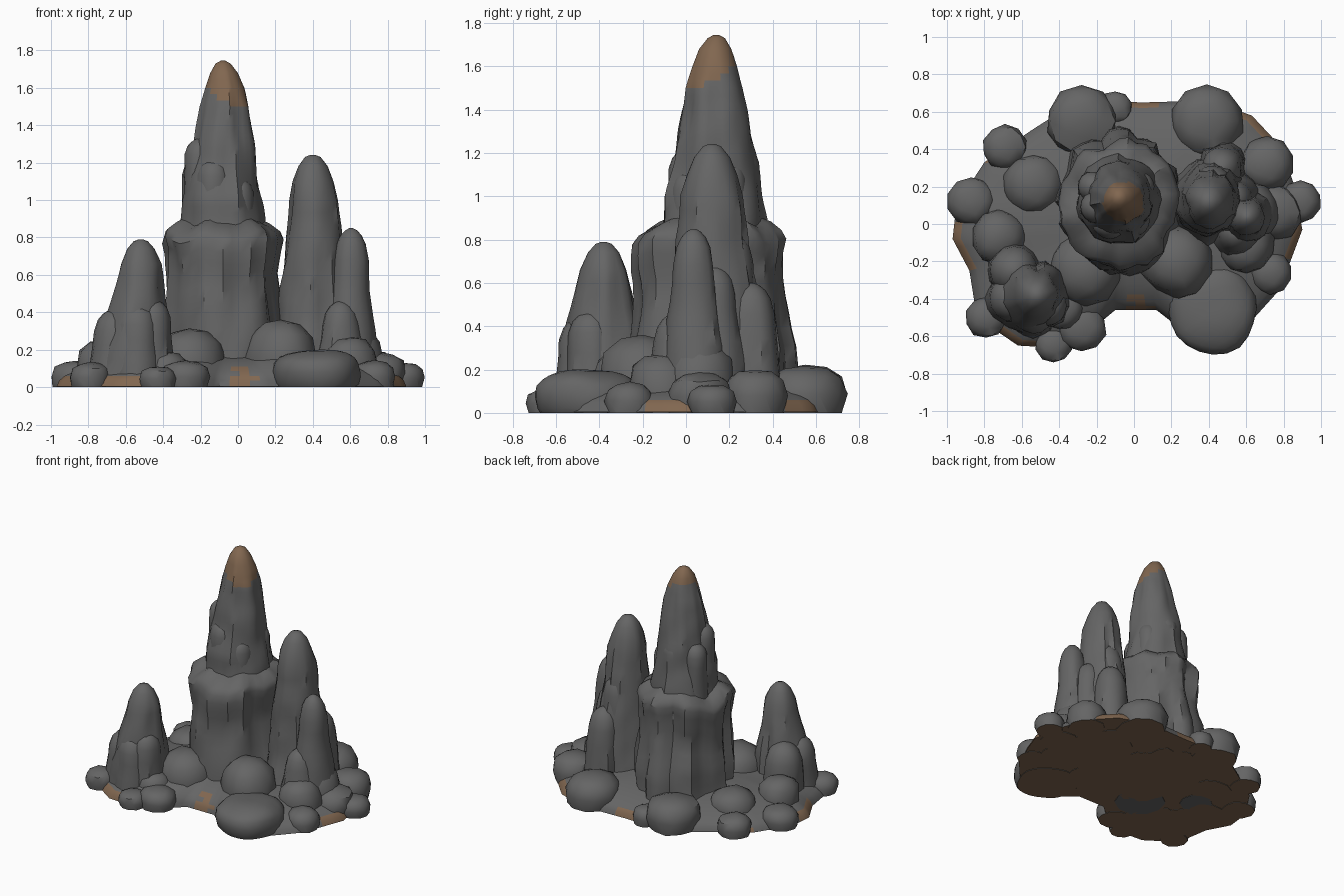
import bpy, bmesh, math, random
from mathutils import Vector, noise

random.seed(4)


def make_mat(name, col):
    m = bpy.data.materials.new(name)
    m.diffuse_color = (*col, 1)
    return m


STONE = make_mat("grey stone", (0.13, 0.13, 0.13))
EARTH = make_mat("brown earth", (0.22, 0.135, 0.08))


def never(c):
    return False


def finish(bm, name, brown, angle=38, earth_under=True):
    """Store the mesh, colour faces by a rule and smooth the soft edges."""
    bmesh.ops.recalc_face_normals(bm, faces=bm.faces)
    for f in bm.faces:
        c = f.calc_center_median()
        under = earth_under and c.z < 0.006 and f.normal.z < -0.9
        f.material_index = 1 if under or brown(c) else 0
    me = bpy.data.meshes.new(name)
    bm.to_mesh(me)
    bm.free()
    ob = bpy.data.objects.new(name, me)
    bpy.context.collection.objects.link(ob)
    me.materials.append(STONE)
    me.materials.append(EARTH)
    bpy.ops.object.select_all(action='DESELECT')
    ob.select_set(True)
    bpy.context.view_layer.objects.active = ob
    bpy.ops.object.shade_smooth_by_angle(angle=math.radians(angle))


def skin(bm, rings):
    """Bridge rings of points and close both ends."""
    loops = [[bm.verts.new(p) for p in r] for r in rings]
    n = len(loops[0])
    for a, b in zip(loops, loops[1:]):
        for i in range(n):
            bm.faces.new((a[i], a[(i + 1) % n], b[(i + 1) % n], b[i]))
    bm.faces.new(loops[0][::-1])
    bm.faces.new(loops[-1])


def column(name, profile, sides=26, flute=0.12, step=0.07, brown=never, sag=0.0, lump=0.11):
    """Fluted stone column; profile rows are (z, centre x, centre y, radius x, radius y)."""
    rows = []
    for a, b in zip(profile, profile[1:]):
        k = max(1, round((b[0] - a[0]) / step))
        rows += [[u + (v - u) * j / k for u, v in zip(a, b)] for j in range(k)]
    rows.append(profile[-1])
    top, low = profile[-1][0], profile[0][0]
    seed = random.uniform(0, 50)
    rings = []
    for z, cx, cy, rx, ry in rows:
        fade = min(1, (top - z) / 0.25 + (0.35 if sag else 0))
        ring = []
        for i in range(sides):
            t = math.tau * i / sides
            c, s = math.cos(t), math.sin(t)
            ridge = 0.35 - abs(noise.noise(Vector((c * 2.5 + seed, s * 2.5, z * 0.9)))) * 1.6
            bump = noise.noise(Vector((c * 1.7, s * 1.7 + seed, z * 5)))
            k = 1 + fade * (flute * ridge + lump * bump)
            drop = sag * noise.noise(Vector((c * 2, s * 2, seed))) * min(1, (z - low) / 0.5)
            ring.append((cx + rx * k * c, cy + ry * k * s, z + drop))
        rings.append(ring)
    bm = bmesh.new()
    skin(bm, rings)
    finish(bm, name, brown)


def spire(name, x, y, r, top, base_r=None, blunt=1.3):
    """Simple round-tipped column."""
    base_r = base_r or r * 1.25
    prof = []
    for f, k in ((0, 0), (0.45, 0.35), (0.75, 0.75), (1, 1)):
        rr = base_r + (r - base_r) * k
        prof.append(((top - blunt * r) * f, x, y, rr, rr))
    for h, k in ((0.65, 0.83), (0.3, 0.6), (0.1, 0.35), (0, 0.1)):
        prof.append((top - h * r * blunt / 1.3, x, y, r * k, r * k))
    column(name, prof, sides=16, flute=0.14, step=0.08)


def boulder(name, x, y, r, top, earth_under=True):
    """Rounded rock with steep sides, cut flat on the ground."""
    bm = bmesh.new()
    bmesh.ops.create_icosphere(bm, subdivisions=3 if r > 0.22 else 2, radius=1)
    mid = top * 0.4
    off = Vector((x * 7, y * 7, 3))
    for v in bm.verts:
        k = 1.01 + 0.1 * noise.noise(v.co * 1.3 + off)
        flat = math.copysign(abs(v.co.z) ** 0.7, v.co.z)
        depth = (top - mid) if flat > 0 else top * 0.75
        v.co = Vector((x + v.co.x * r * k, y + v.co.y * r * k, mid + flat * depth * k))
    cut = bmesh.ops.bisect_plane(bm, geom=bm.verts[:] + bm.edges[:] + bm.faces[:],
                                 plane_co=(0, 0, 0), plane_no=(0, 0, 1), clear_inner=True)
    edges = [e for e in cut["geom_cut"] if isinstance(e, bmesh.types.BMEdge)]
    if edges:
        bmesh.ops.contextual_create(bm, geom=edges)
    finish(bm, name, never, 42, earth_under)


# ground: low mound with earth showing in patches along the rim
outline = [(0.9, -0.03), (0.86, 0.2), (0.78, 0.42), (0.63, 0.58), (0.4, 0.66), (0.05, 0.65),
           (-0.3, 0.66), (-0.55, 0.5), (-0.8, 0.33), (-0.95, 0.1), (-0.97, -0.08),
           (-0.88, -0.25), (-0.84, -0.5), (-0.62, -0.65), (-0.45, -0.66), (-0.22, -0.56),
           (-0.1, -0.46), (0.12, -0.46), (0.3, -0.6), (0.6, -0.55), (0.78, -0.35)]
fine = []
for (ax, ay), (bx, by) in zip(outline, outline[1:] + outline[:1]):
    fine += [(ax + (bx - ax) * j / 4, ay + (by - ay) * j / 4) for j in range(4)]
# earth patches: x, y, radius, highest z
patches = [(-0.62, -0.62, 0.13, 0.05), (0.02, -0.45, 0.07, 0.05), (0.02, -0.39, 0.05, 0.12),
           (0.88, -0.1, 0.1, 0.05), (0.64, 0.56, 0.12, 0.05), (0.07, 0.64, 0.08, 0.06),
           (-0.94, -0.13, 0.14, 0.05), (-0.72, 0.37, 0.08, 0.04)]
bm = bmesh.new()
skin(bm, [[(x * s, y * s, z) for x, y in fine]
          for s, z in ((1, 0.003), (0.985, 0.035), (0.955, 0.06), (0.9, 0.085),
                       (0.82, 0.11), (0.7, 0.14), (0.4, 0.18))])
finish(bm, "ground", lambda c: any(c.z < h and math.hypot(c.x - x, c.y - y) < r
                                   for x, y, r, h in patches))

# main spire: broad ledged foot, then a tapering upper shaft with an earth tip
column("main_foot", [(0, -0.08, 0.12, 0.35, 0.39), (0.3, -0.08, 0.12, 0.325, 0.37),
                     (0.6, -0.08, 0.11, 0.295, 0.335), (0.72, -0.08, 0.11, 0.295, 0.335),
                     (0.78, -0.08, 0.11, 0.31, 0.345), (0.82, -0.08, 0.11, 0.3, 0.325),
                     (0.86, -0.08, 0.12, 0.25, 0.27), (0.9, -0.08, 0.12, 0.16, 0.16)],
       sides=40, flute=0.17, sag=0.07, lump=0.09)
column("main_shaft", [(0.7, -0.08, 0.13, 0.24, 0.25), (1.0, -0.085, 0.13, 0.21, 0.225),
                      (1.2, -0.08, 0.135, 0.175, 0.19), (1.35, -0.075, 0.135, 0.15, 0.16),
                      (1.5, -0.07, 0.135, 0.13, 0.135), (1.6, -0.07, 0.135, 0.102, 0.104),
                      (1.68, -0.075, 0.135, 0.073, 0.075), (1.73, -0.08, 0.14, 0.04, 0.04),
                      (1.745, -0.08, 0.14, 0.012, 0.012)], step=0.035, sides=32,
       brown=lambda c: c.z > 1.585 + 0.5 * (c.y - 0.13) - 0.4 * (c.x + 0.07))
# drapes clinging to the main shaft
for i, (x, y, r, top) in enumerate([(-0.2, 0.09, 0.085, 1.33), (-0.22, 0.2, 0.08, 1.22),
                                    (0.03, 0.2, 0.08, 1.16), (0.0, 0.02, 0.085, 1.12),
                                    (-0.08, 0.24, 0.095, 1.25), (-0.13, 0.01, 0.09, 1.22)]):
    spire(f"shaft_drape_{i + 1}", x, y, r, top, r * 1.15, 1.0)

# right group of spires
column("right_spire", [(0, 0.42, 0.12, 0.23, 0.25), (0.4, 0.41, 0.13, 0.19, 0.205),
                       (0.8, 0.405, 0.125, 0.15, 0.165), (1.0, 0.405, 0.12, 0.13, 0.14),
                       (1.1, 0.4, 0.12, 0.107, 0.112), (1.18, 0.4, 0.12, 0.078, 0.082),
                       (1.23, 0.4, 0.12, 0.042, 0.042), (1.242, 0.4, 0.12, 0.012, 0.012)])
spire("right_outer_spire", 0.605, 0.035, 0.095, 0.85, 0.155, 1.8)
spire("right_back_spire", 0.47, 0.3, 0.11, 0.6, 0.14)
spire("right_back_drape", 0.42, 0.2, 0.11, 0.84, 0.16)
spire("right_side_drape", 0.53, 0.13, 0.1, 0.68, 0.16)
spire("right_front_drape", 0.55, -0.05, 0.1, 0.46, 0.15)

# left group of spires
column("left_spire", [(0, -0.55, -0.39, 0.22, 0.21), (0.35, -0.54, -0.38, 0.17, 0.175),
                      (0.55, -0.525, -0.38, 0.13, 0.135), (0.66, -0.52, -0.38, 0.108, 0.108),
                      (0.74, -0.52, -0.38, 0.073, 0.073), (0.78, -0.52, -0.38, 0.038, 0.038),
                      (0.79, -0.52, -0.38, 0.01, 0.01)])
for i, (x, y, r, top) in enumerate([(-0.64, -0.25, 0.125, 0.42), (-0.65, -0.4, 0.12, 0.42),
                                    (-0.46, -0.44, 0.1, 0.47), (-0.54, -0.47, 0.115, 0.45)]):
    spire(f"left_drape_{i + 1}", x, y, r, top, r * 1.2, 1.0)

# boulders around the feet: x, y, radius, top
rocks = [(-0.28, 0.55, 0.19, 0.22), (0.39, 0.55, 0.195, 0.22), (-0.69, 0.41, 0.12, 0.14),
         (-0.54, 0.21, 0.165, 0.22), (-0.87, 0.12, 0.13, 0.14), (0.71, 0.32, 0.145, 0.2),
         (0.89, 0.12, 0.11, 0.13), (0.42, -0.46, 0.235, 0.2), (0.23, -0.2, 0.195, 0.36),
         (0.73, -0.26, 0.115, 0.14), (-0.79, -0.5, 0.11, 0.13), (-0.28, -0.55, 0.13, 0.14),
         (-0.43, -0.64, 0.1, 0.11), (-0.72, -0.07, 0.15, 0.25), (0.75, 0.06, 0.15, 0.19),
         (-0.1, 0.62, 0.09, 0.13), (0.61, 0.06, 0.17, 0.33), (0.6, -0.11, 0.155, 0.27),
         (-0.38, -0.45, 0.12, 0.19)]
for i, (x, y, r, top) in enumerate(rocks):
    boulder(f"boulder_{i + 1}", x, y, r, top)
# rocks whose bare stone shows through the underside
boulder("inner_boulder", -0.26, -0.24, 0.2, 0.31, False)
boulder("buried_rock", -0.58, 0.0, 0.13, 0.14, False)
